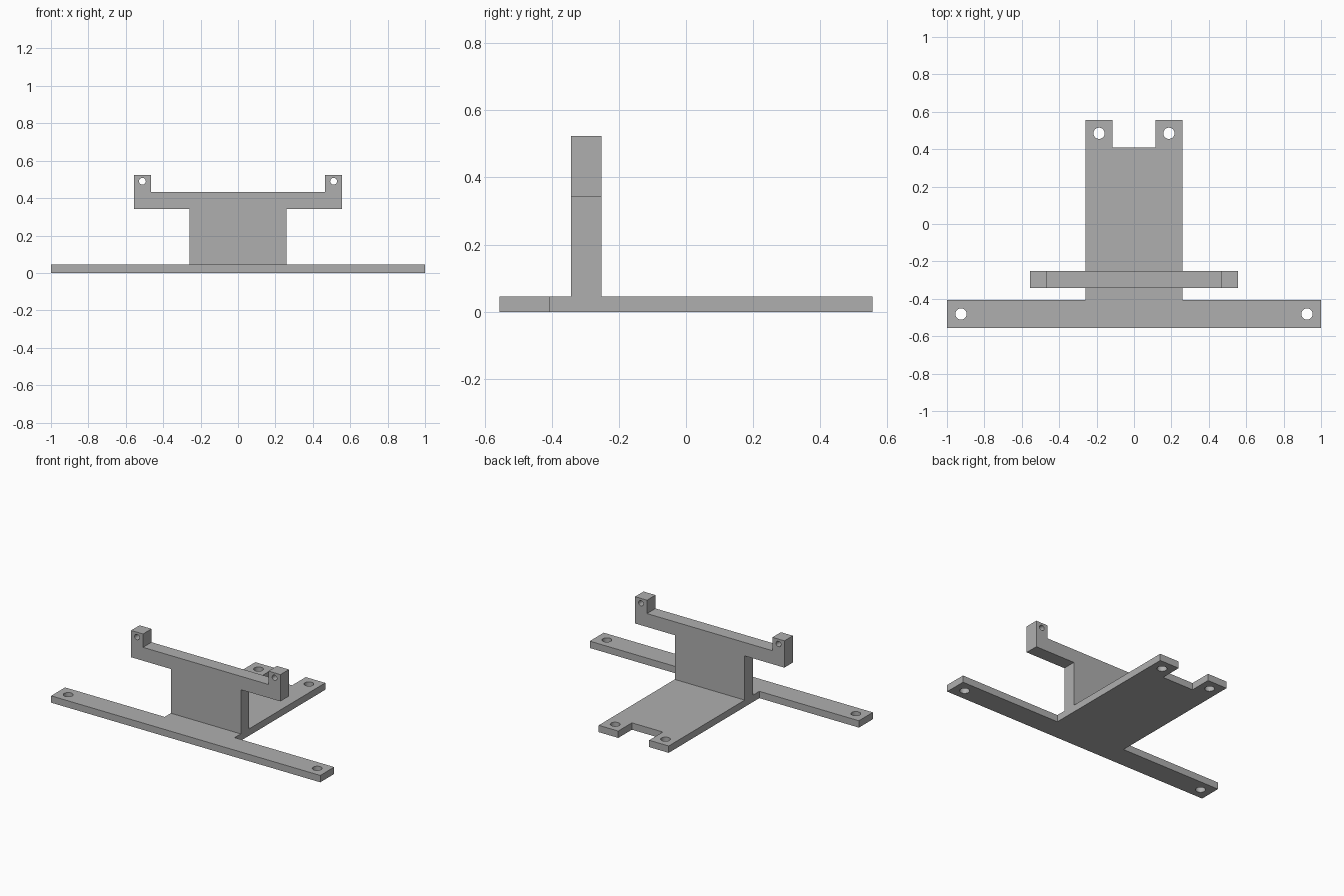
import bpy
import math

cube = bpy.data.objects.get("Cube")
if cube:
    bpy.data.objects.remove(cube, do_unlink=True)

grey = bpy.data.materials.new("plain grey")
grey.use_nodes = True
colour = (0.43, 0.43, 0.43, 1)
grey.diffuse_color = colour
grey.node_tree.nodes["Principled BSDF"].inputs["Base Color"].default_value = colour


def add_loop(curve, points):
    spline = curve.splines.new("POLY")
    spline.points.add(len(points) - 1)
    for p, (x, y) in zip(spline.points, points):
        p.co = (x, y, 0, 1)
    spline.use_cyclic_u = True


def drilled_plate(name, half, holes, radius, thickness):
    """Mirror a half outline across x = 0, drill mirrored holes, extrude."""
    curve = bpy.data.curves.new(name, "CURVE")
    curve.dimensions = "2D"
    curve.fill_mode = "BOTH"
    curve.extrude = thickness / 2
    add_loop(curve, half + [(-x, y) for x, y in reversed(half)])
    for hx, hy in holes:
        for side in (1, -1):
            add_loop(curve, [(side * hx + radius * math.cos(a), hy + radius * math.sin(a))
                             for a in (math.tau * i / 32 for i in range(32))])
    obj = bpy.data.objects.new(name, curve)
    bpy.context.collection.objects.link(obj)
    bpy.ops.object.select_all(action="DESELECT")
    obj.select_set(True)
    bpy.context.view_layer.objects.active = obj
    bpy.ops.object.convert(target="MESH")
    obj = bpy.context.view_layer.objects.active
    bpy.ops.object.mode_set(mode="EDIT")
    bpy.ops.mesh.select_all(action="SELECT")
    bpy.ops.mesh.remove_doubles(threshold=0.0001)
    bpy.ops.mesh.normals_make_consistent(inside=False)
    bpy.ops.object.mode_set(mode="OBJECT")
    bpy.ops.object.shade_smooth_by_angle(angle=math.radians(30))
    obj.data.materials.clear()
    obj.data.materials.append(grey)
    return obj


BASE = 0.046

# Flat base: wide front bar, tongue to the rear, two notched tabs
base = drilled_plate(
    "base_plate",
    [(1, -0.555), (1, -0.407), (0.26, -0.407), (0.26, 0.555), (0.115, 0.555), (0.115, 0.41)],
    [(0.925, -0.481), (0.187, 0.485)], 0.03, BASE)
base.location.z = BASE / 2

# Upright bracket with a cross arm and two drilled ears
bracket = drilled_plate(
    "upright_bracket",
    [(0.26, BASE), (0.26, 0.343), (0.555, 0.343), (0.555, 0.523), (0.466, 0.523), (0.466, 0.433)],
    [(0.511, 0.49)], 0.018, 0.09)
bracket.rotation_euler.x = math.pi / 2
bracket.location.y = -0.297
